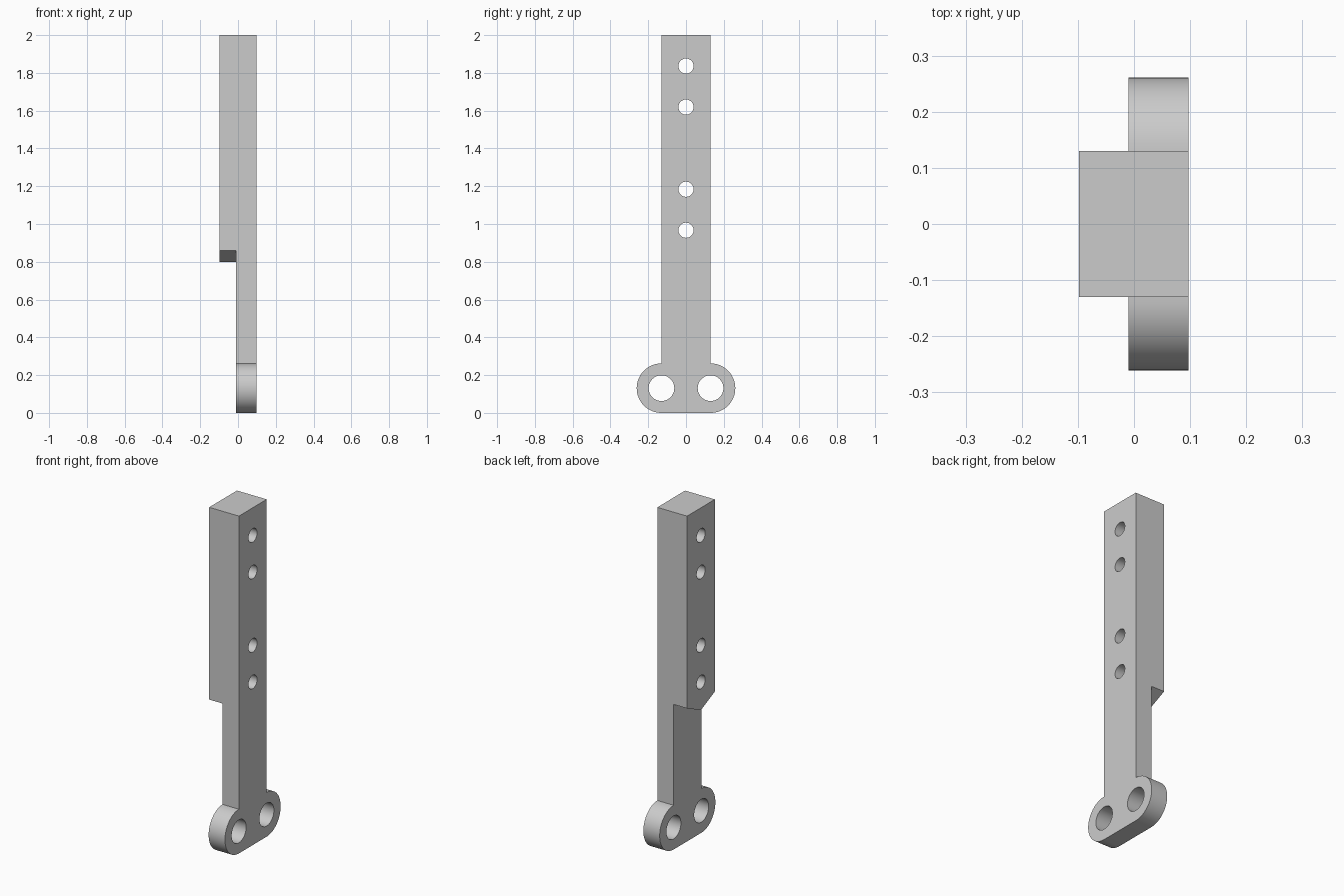
import bpy, bmesh, math
from mathutils import Matrix

default = bpy.data.objects.get("Cube")
if default:
    bpy.data.objects.remove(default, do_unlink=True)

LEFT, RIGHT, STEP = 0.097, -0.098, -0.01   # x of outer face, inner face and step
HALF = 0.13                                # half width of the bar
LOBE = 0.131                               # radius of the foot lobes
TOP = 2.0

grey = bpy.data.materials.new("light_grey")
grey.use_nodes = True
grey.diffuse_color = (0.6, 0.6, 0.6, 1)
grey.node_tree.nodes["Principled BSDF"].inputs["Base Color"].default_value = (0.6, 0.6, 0.6, 1)


def extrude_profile(name, points, x0, x1):
    """Solid from a closed (y, z) outline, extruded along x."""
    bm = bmesh.new()
    face = bm.faces.new([bm.verts.new((x0, y, z)) for y, z in points])
    ext = bmesh.ops.extrude_face_region(bm, geom=[face])
    verts = [g for g in ext["geom"] if isinstance(g, bmesh.types.BMVert)]
    bmesh.ops.translate(bm, verts=verts, vec=(x1 - x0, 0, 0))
    bmesh.ops.recalc_face_normals(bm, faces=bm.faces)
    mesh = bpy.data.meshes.new(name)
    bm.to_mesh(mesh)
    bm.free()
    mesh.materials.append(grey)
    obj = bpy.data.objects.new(name, mesh)
    bpy.context.collection.objects.link(obj)
    return obj


def arc(y, z, r, start, end, steps):
    angles = [math.radians(start + (end - start) * i / steps) for i in range(steps + 1)]
    return [(y + r * math.cos(a), z + r * math.sin(a)) for a in angles]


def combine(target, tool, operation):
    mod = target.modifiers.new(operation.lower(), "BOOLEAN")
    mod.object, mod.operation, mod.solver = tool, operation, "EXACT"
    bpy.context.view_layer.objects.active = target
    bpy.ops.object.modifier_apply(modifier=mod.name)
    bpy.data.objects.remove(tool, do_unlink=True)


# Full-length plate with a two-lobed foot
outline = [(-HALF, TOP)]
outline += arc(-HALF, LOBE, LOBE, 90, 270, 32)
outline += arc(HALF, LOBE, LOBE, -90, 90, 32)
outline += [(HALF, TOP)]
bracket = extrude_profile("slotted_bar_bracket", outline, STEP, LEFT)

# Thick upper block, ending in a shallow V at its lower end
block = extrude_profile("upper_block", [(-HALF, TOP), (-HALF, 0.86), (0, 0.8),
                                        (HALF, 0.86), (HALF, TOP)], RIGHT, STEP)
combine(bracket, block, "UNION")

# Bolt holes up the bar and large pivot holes in the lobes
holes = [(0, z, 0.04) for z in (0.967, 1.184, 1.619, 1.836)]
holes += [(side * HALF, LOBE, 0.068) for side in (-1, 1)]
for y, z, r in holes:
    drill = extrude_profile("hole_cutter", arc(y, z, r, 0, 352.5, 47), -0.3, 0.3)
    drill.hide_render = True
    combine(bracket, drill, "DIFFERENCE")

# Merge flush faces, then smooth the round walls only
bm = bmesh.new()
bm.from_mesh(bracket.data)
bmesh.ops.remove_doubles(bm, verts=bm.verts, dist=0.0001)
bmesh.ops.dissolve_limit(bm, angle_limit=math.radians(0.5), verts=bm.verts, edges=bm.edges)
bm.to_mesh(bracket.data)
bm.free()
bracket.name = "bar_bracket"
bpy.ops.object.select_all(action="DESELECT")
bracket.select_set(True)
bpy.context.view_layer.objects.active = bracket
bpy.ops.object.shade_smooth_by_angle(angle=math.radians(20))
